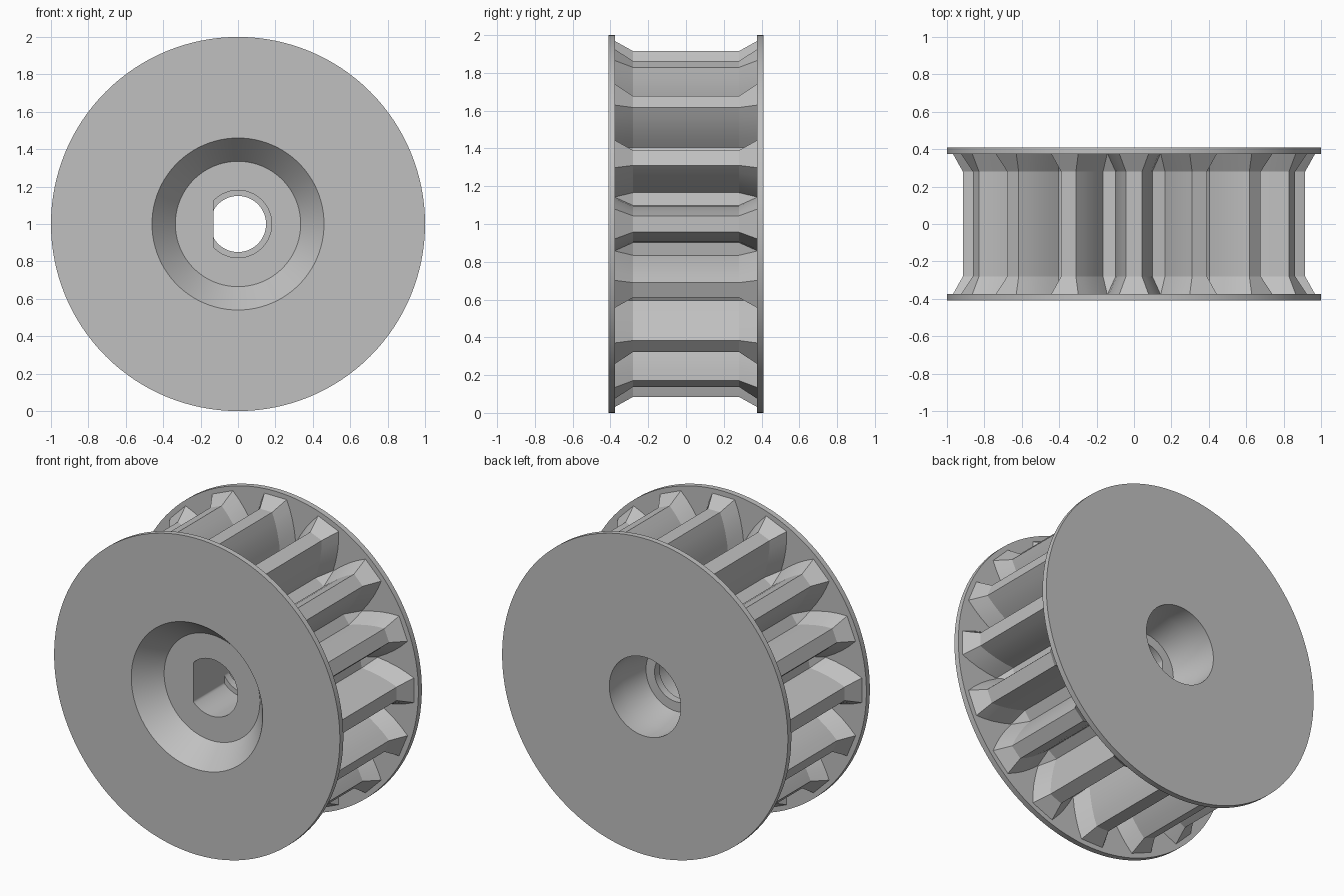
import bpy
import math
from math import cos, sin, pi

cube = bpy.data.objects.get("Cube")
if cube:
    bpy.data.objects.remove(cube, do_unlink=True)

grey = bpy.data.materials.new("plain_grey")
grey.use_nodes = True
colour = (0.53, 0.53, 0.53, 1)
grey.diffuse_color = colour
grey.node_tree.nodes["Principled BSDF"].inputs["Base Color"].default_value = colour

SEGMENTS = 128
TEETH = 16
FLAT_X = -0.13      # flat side of the D-shaped shaft hole
AXIS_Z = 1.0


def skin(name, rings):
    """Join successive closed rings of points with quads."""
    n = len(rings[0])
    verts = [p for ring in rings for p in ring]
    faces = []
    for i in range(len(rings) - 1):
        a, b = i * n, (i + 1) * n
        for j in range(n):
            k = (j + 1) % n
            faces.append((a + j, b + j, b + k, a + k))
    mesh = bpy.data.meshes.new(name)
    mesh.from_pydata(verts, [], faces)
    mesh.materials.append(grey)
    obj = bpy.data.objects.new(name, mesh)
    bpy.context.collection.objects.link(obj)
    bpy.ops.object.select_all(action='DESELECT')
    obj.select_set(True)
    bpy.context.view_layer.objects.active = obj
    bpy.ops.object.shade_smooth_by_angle(angle=math.radians(25))
    return obj


def circle(r, y, flat=False):
    ring = []
    for j in range(SEGMENTS):
        t = 2 * pi * j / SEGMENTS
        x = r * cos(t)
        ring.append((max(x, FLAT_X) if flat else x, y, AXIS_Z + r * sin(t)))
    return ring


def gear_ring(flank, y):
    """Toothed outline; flank lists (radius, half width) from root to tip."""
    tooth = [(r, -w) for r, w in flank] + [(r, w) for r, w in reversed(flank)]
    ring = []
    for i in range(TEETH):
        a = 2 * pi * i / TEETH
        for r, w in tooth:
            ring.append((r * cos(a) - w * sin(a), y,
                         AXIS_Z + r * sin(a) + w * cos(a)))
    return ring


# Flanges: thin discs at both ends
skin("front_flange", [circle(r, y) for r, y in
     [(0.46, -0.41), (1, -0.41), (1, -0.375), (0.65, -0.375)]])
skin("rear_flange", [circle(r, y) for r, y in
     [(0.65, 0.375), (1, 0.375), (1, 0.41), (0.25, 0.41)]])

# Hub: rear bore, inner lip, D-shaped hole and the conical front recess
skin("hub_bore", [circle(*p) for p in
     [(0.25, 0.41), (0.25, 0.27), (0.21, 0.1), (0.15, 0.1, True),
      (0.15, 0.05, True), (0.18, 0.05, True), (0.18, -0.26, True),
      (0.335, -0.26), (0.46, -0.41)]])

# Toothed drum: curved flanks that flare out against the flanges
middle = [(0.67, 0.098), (0.73, 0.092), (0.80, 0.079), (0.86, 0.063), (0.915, 0.043)]
flared = [(0.715, 0.141), (0.78, 0.133), (0.85, 0.119), (0.91, 0.101), (0.968, 0.078)]
skin("toothed_drum", [gear_ring(flared, -0.375), gear_ring(middle, -0.28),
                      gear_ring(middle, 0.28), gear_ring(flared, 0.375)])
